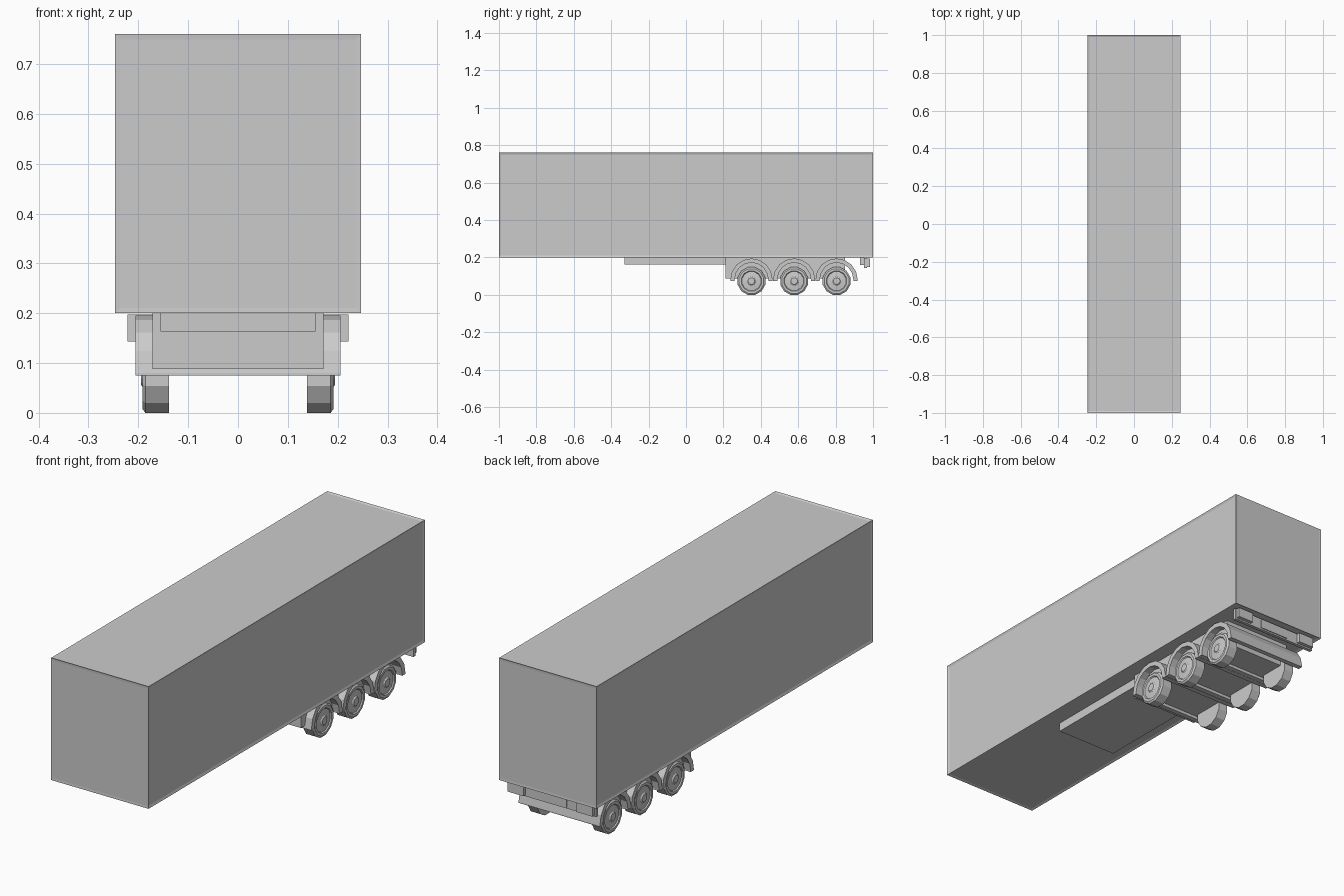
import bpy, bmesh, math
from mathutils import Vector

if "Cube" in bpy.data.objects:
    bpy.data.objects.remove(bpy.data.objects["Cube"])


def finish(name, bm):
    bmesh.ops.recalc_face_normals(bm, faces=bm.faces)
    mesh = bpy.data.meshes.new(name)
    bm.to_mesh(mesh)
    bm.free()
    ob = bpy.data.objects.new(name, mesh)
    bpy.context.collection.objects.link(ob)
    return ob


def box_bm(lo, hi):
    bm = bmesh.new()
    bmesh.ops.create_cube(bm, size=1)
    lo, hi = Vector(lo), Vector(hi)
    for v in bm.verts:
        v.co = Vector((lo[i] + (v.co[i] + 0.5) * (hi[i] - lo[i]) for i in range(3)))
    return bm


def box(name, lo, hi):
    return finish(name, box_bm(lo, hi))


def extrude_profile(name, pts, x0, x1):
    """Extrude a closed (y, z) outline along x."""
    bm = bmesh.new()
    a = [bm.verts.new((x0, y, z)) for y, z in pts]
    b = [bm.verts.new((x1, y, z)) for y, z in pts]
    n = len(pts)
    bm.faces.new(a)
    bm.faces.new(b)
    for i in range(n):
        j = (i + 1) % n
        bm.faces.new((a[i], a[j], b[j], b[i]))
    return finish(name, bm)


def wheel(name, y, side, sides=12):
    """Lathe of (x, radius) rings: tyre, sidewall lip, dished rim, hub."""
    r, cz = 0.0765, 0.074
    rings = [(0.138, r), (0.186, r), (0.192, 0.068), (0.192, 0.056),
             (0.187, 0.052), (0.190, 0.024), (0.195, 0.018)]
    bm = bmesh.new()
    loops = []
    for x, rad in rings:
        loops.append([bm.verts.new((side * x,
                                    y + rad * math.cos(2 * math.pi * (k + 0.5) / sides),
                                    cz + rad * math.sin(2 * math.pi * (k + 0.5) / sides)))
                      for k in range(sides)])
    for a, b in zip(loops, loops[1:]):
        for k in range(sides):
            m = (k + 1) % sides
            bm.faces.new((a[k], a[m], b[m], b[k]))
    bm.faces.new(loops[0])
    bm.faces.new(loops[-1])
    return finish(name, bm)


# Cargo body with shallow panels framed by edge rails
bm = box_bm((-0.247, -1, 0.2), (0.247, 1, 0.76))
bmesh.ops.recalc_face_normals(bm, faces=bm.faces)
for f in list(bm.faces):
    depth = -0.001 if abs(f.normal.y) > 0.5 else -0.004
    bmesh.ops.inset_individual(bm, faces=[f], thickness=0.015, depth=depth)
finish("cargo_body", bm)

# Chassis
box("chassis_front", (-0.155, -0.33, 0.163), (0.155, 0.22, 0.206))
box("chassis_rear", (-0.172, 0.21, 0.088), (0.172, 0.85, 0.206))

# Wheels and full-width mudguard arches
for i, y in enumerate((0.35, 0.578, 0.805)):
    arc = [math.pi * k / 8 for k in range(9)]
    cz, foot = 0.08, 0.075
    outer = [(y + 0.113 * math.cos(t), cz + 0.115 * math.sin(t)) for t in arc]
    inner = [(y + 0.09 * math.cos(t), cz + 0.093 * math.sin(t)) for t in reversed(arc)]
    pts = [(y + 0.113, foot)] + outer + [(y - 0.113, foot), (y - 0.09, foot)] \
        + inner + [(y + 0.09, foot)]
    extrude_profile(f"mudguard_{i + 1}", pts, -0.206, 0.206)
    for side, label in ((-1, "left"), (1, "right")):
        wheel(f"wheel_{label}_{i + 1}", y, side)

# Rear bumper bar, lamps and plate
box("rear_bumper", (-0.222, 0.953, 0.143), (0.222, 0.968, 0.197))
box("bumper_mount", (-0.12, 0.93, 0.16), (0.12, 0.953, 0.206))
for s in (-1, 1):
    xs = sorted((s * 0.135, s * 0.215))
    box("rear_lamp", (xs[0], 0.966, 0.15), (xs[1], 0.985, 0.195))
box("rear_plate", (-0.075, 0.966, 0.15), (0.075, 0.972, 0.19))
